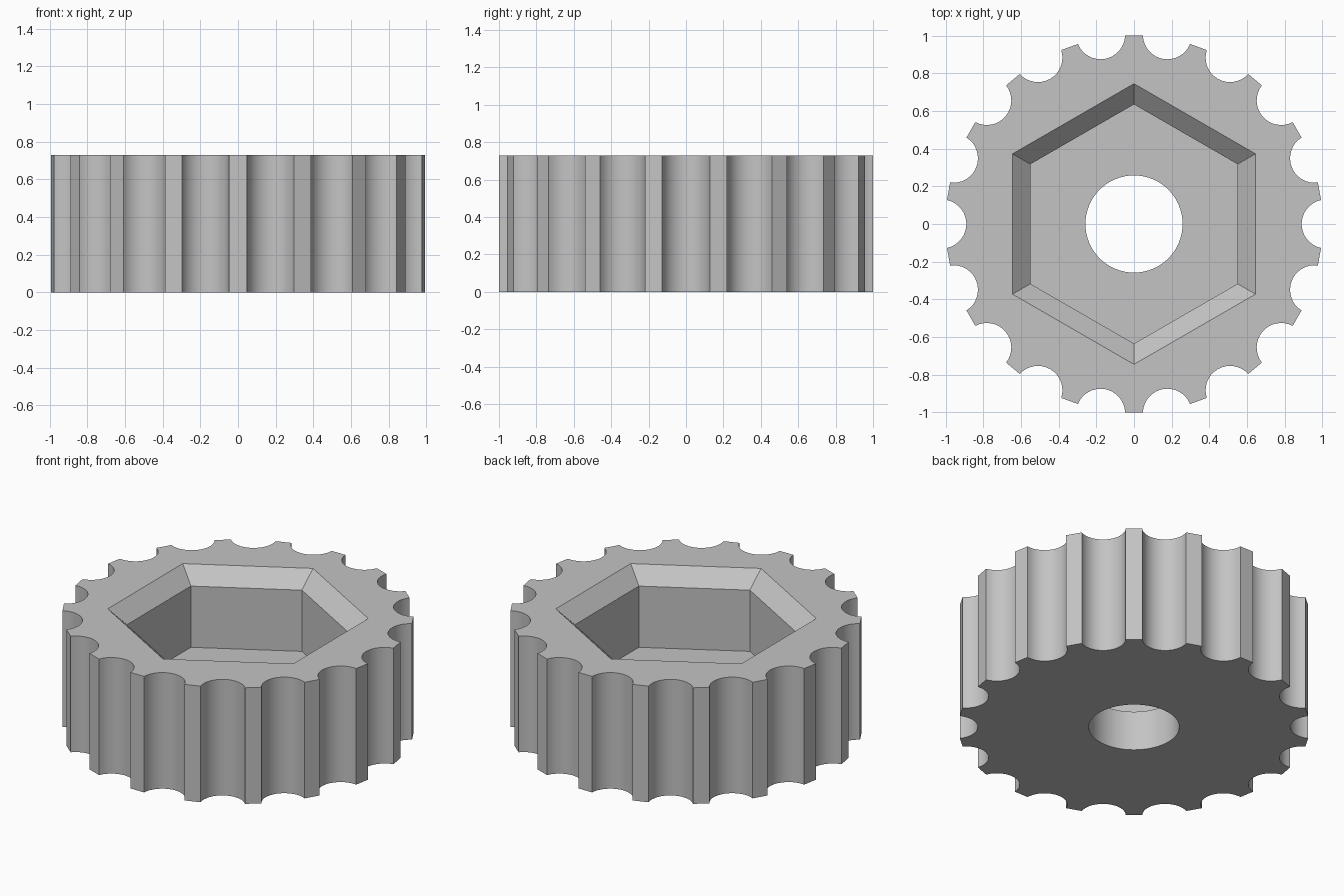
import bpy
import bmesh
from math import sin, cos, pi, radians

cube = bpy.data.objects.get("Cube")
if cube:
    bpy.data.objects.remove(cube)

HEIGHT, FLOOR, CHAMFER = 0.73, 0.25, 0.095
NOTCHES, ARC_STEPS = 18, 16


def polygon(radius, sides, start=0.0):
    return [(radius * cos(start + 2 * pi * i / sides),
             radius * sin(start + 2 * pi * i / sides)) for i in range(sides)]


def scalloped_outline():
    """Round outline with evenly spaced circular finger notches."""
    points = []
    for n in range(NOTCHES):
        a = 2 * pi * n / NOTCHES
        for i in range(ARC_STEPS + 1):
            t = radians(78) * (2 * i / ARC_STEPS - 1)
            r, s = 1.02 - 0.13 * cos(t), 0.13 * sin(t)
            points.append((r * cos(a) - s * sin(a), r * sin(a) + s * cos(a)))
    return points


bm = bmesh.new()


def ring(points, z):
    verts = [bm.verts.new((x, y, z)) for x, y in points]
    return [bm.edges.new((v, verts[i - 1])) for i, v in enumerate(verts)]


def wall(lower, upper):
    bmesh.ops.bridge_loops(bm, edges=lower + upper)


def annulus(outer, inner):
    bmesh.ops.triangle_fill(bm, edges=outer + inner, use_beauty=True)


# Closed rings from the bottom to the top
outline, bore = scalloped_outline(), polygon(0.258, 64)
socket, mouth = polygon(0.635, 6, pi / 2), polygon(0.745, 6, pi / 2)
rim_low, rim_high = ring(outline, 0), ring(outline, HEIGHT)
bore_low, bore_high = ring(bore, 0), ring(bore, FLOOR)
socket_low, socket_high = ring(socket, FLOOR), ring(socket, HEIGHT - CHAMFER)
mouth_edge = ring(mouth, HEIGHT)

# Side walls, bore, hexagonal socket and its chamfer
wall(rim_low, rim_high)
wall(bore_low, bore_high)
wall(socket_low, socket_high)
wall(socket_high, mouth_edge)

# Flat underside, socket floor and top
annulus(rim_low, bore_low)
annulus(socket_low, bore_high)
annulus(rim_high, mouth_edge)
bmesh.ops.recalc_face_normals(bm, faces=bm.faces)

mesh = bpy.data.meshes.new("knob_body")
bm.to_mesh(mesh)
bm.free()
knob = bpy.data.objects.new("knob_body", mesh)
bpy.context.collection.objects.link(knob)

# Plain grey
grey = bpy.data.materials.new("plain_grey")
grey.use_nodes = True
colour = (0.55, 0.55, 0.55, 1)
grey.diffuse_color = colour
grey.node_tree.nodes["Principled BSDF"].inputs["Base Color"].default_value = colour
mesh.materials.append(grey)

bpy.context.view_layer.objects.active = knob
knob.select_set(True)
bpy.ops.object.shade_smooth_by_angle(angle=radians(30))
